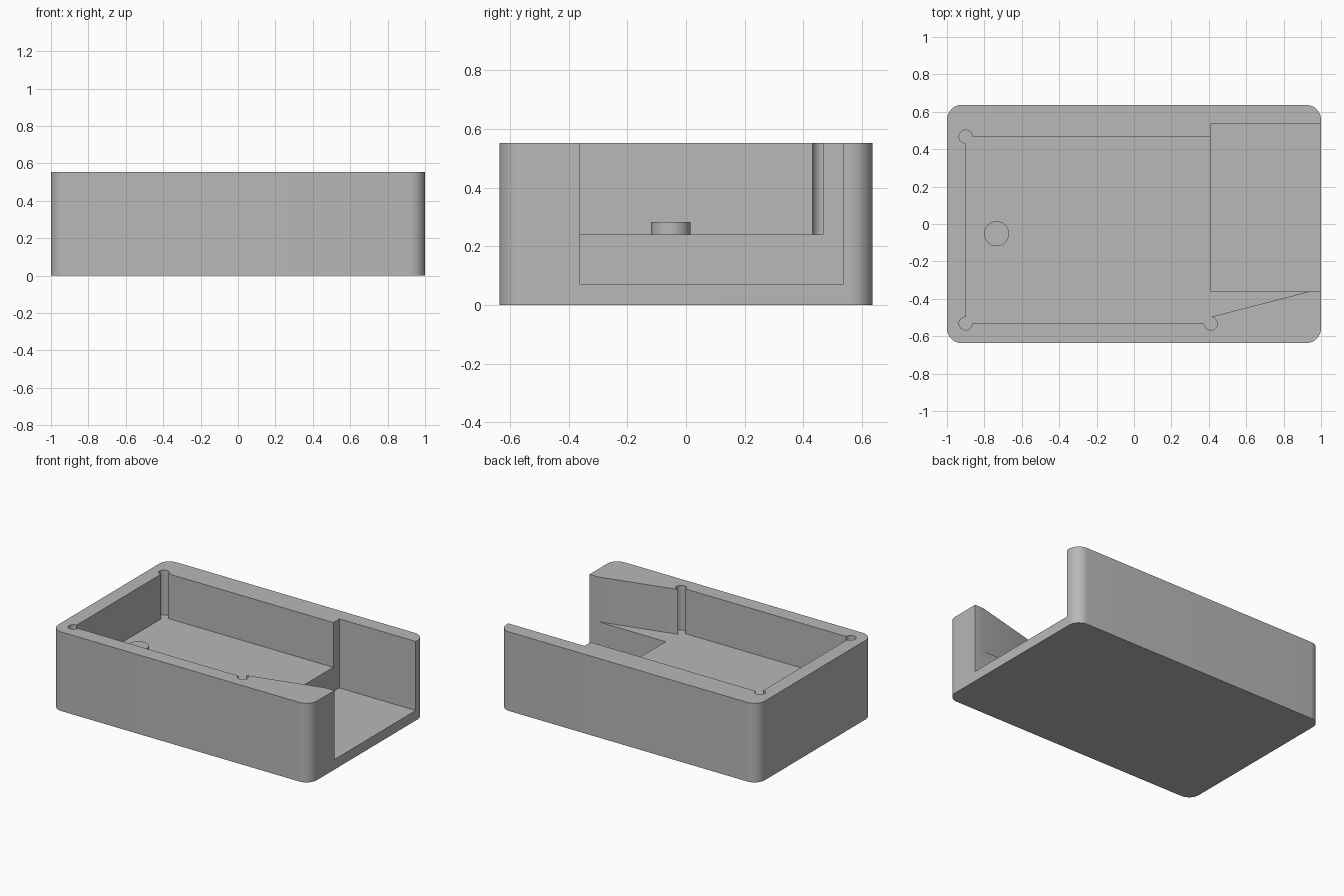
import bpy
import bmesh
from math import cos, sin, radians

cube = bpy.data.objects.get("Cube")
if cube:
    bpy.data.objects.remove(cube, do_unlink=True)

grey = bpy.data.materials.new("light grey")
grey.use_nodes = True
grey.diffuse_color = (0.48, 0.48, 0.48, 1)
grey.node_tree.nodes["Principled BSDF"].inputs["Base Color"].default_value = grey.diffuse_color


def arc(x, y, radius, start, end, steps):
    """Points along an arc, angles in degrees."""
    angles = [radians(start + (end - start) * i / steps) for i in range(steps + 1)]
    return [(x + radius * cos(a), y + radius * sin(a)) for a in angles]


def prism(name, outline, bottom, top):
    """Extrude a counter-clockwise outline between two heights."""
    bm = bmesh.new()
    face = bm.faces.new([bm.verts.new((x, y, bottom)) for x, y in outline])
    extruded = bmesh.ops.extrude_face_region(bm, geom=[face], use_keep_orig=True)
    verts = [v for v in extruded["geom"] if isinstance(v, bmesh.types.BMVert)]
    bmesh.ops.translate(bm, verts=verts, vec=(0, 0, top - bottom))
    bmesh.ops.recalc_face_normals(bm, faces=bm.faces)
    mesh = bpy.data.meshes.new(name)
    bm.to_mesh(mesh)
    bm.free()
    mesh.materials.append(grey)
    obj = bpy.data.objects.new(name, mesh)
    bpy.context.collection.objects.link(obj)
    return obj


def activate(obj):
    bpy.ops.object.select_all(action="DESELECT")
    obj.select_set(True)
    bpy.context.view_layer.objects.active = obj


def cut(target, cutter):
    """Subtract the cutter, then discard it."""
    mod = target.modifiers.new("cut", "BOOLEAN")
    mod.operation = "DIFFERENCE"
    mod.solver = "EXACT"
    mod.object = cutter
    cutter.hide_render = True
    activate(target)
    bpy.ops.object.modifier_apply(modifier=mod.name)
    bpy.data.objects.remove(cutter, do_unlink=True)


HALF_X, HALF_Y, HEIGHT, CORNER = 1.0, 0.637, 0.553, 0.08
LEFT, RIGHT, FRONT, BACK = -0.9, 0.41, -0.532, 0.467   # main pocket
FLOOR, LOW_FLOOR, RELIEF = 0.24, 0.07, 0.035
ABOVE = HEIGHT + 0.1

# Rounded block
ix, iy = HALF_X - CORNER, HALF_Y - CORNER
outline = []
for x, y, start in ((ix, iy, 0), (-ix, iy, 90), (-ix, -iy, 180), (ix, -iy, 270)):
    outline += arc(x, y, CORNER, start, start + 90, 12)
case = prism("case_body", outline, 0, HEIGHT)

# Main pocket with round corner reliefs and a tapering ledge at the front
pocket = arc(LEFT, FRONT, RELIEF, 90, 360, 24)
pocket += arc(RIGHT, FRONT, RELIEF, 180, 450, 24)
pocket += [(0.96, -0.355), (0.96, BACK)]
pocket += arc(LEFT, BACK, RELIEF, 0, 270, 24)
cut(case, prism("pocket_cutter", pocket, FLOOR, ABOVE))

# Deeper bay, open at the side
bay = [(RIGHT, -0.362), (1.2, -0.362), (1.2, 0.535), (RIGHT, 0.535)]
cut(case, prism("bay_cutter", bay, LOW_FLOOR, ABOVE))

# Low round peg on the pocket floor
peg = prism("floor_peg", arc(-0.735, -0.052, 0.067, 0, 352.5, 47), FLOOR - 0.02, 0.282)

for obj in (case, peg):
    activate(obj)
    bpy.ops.object.shade_smooth_by_angle(angle=radians(30))
